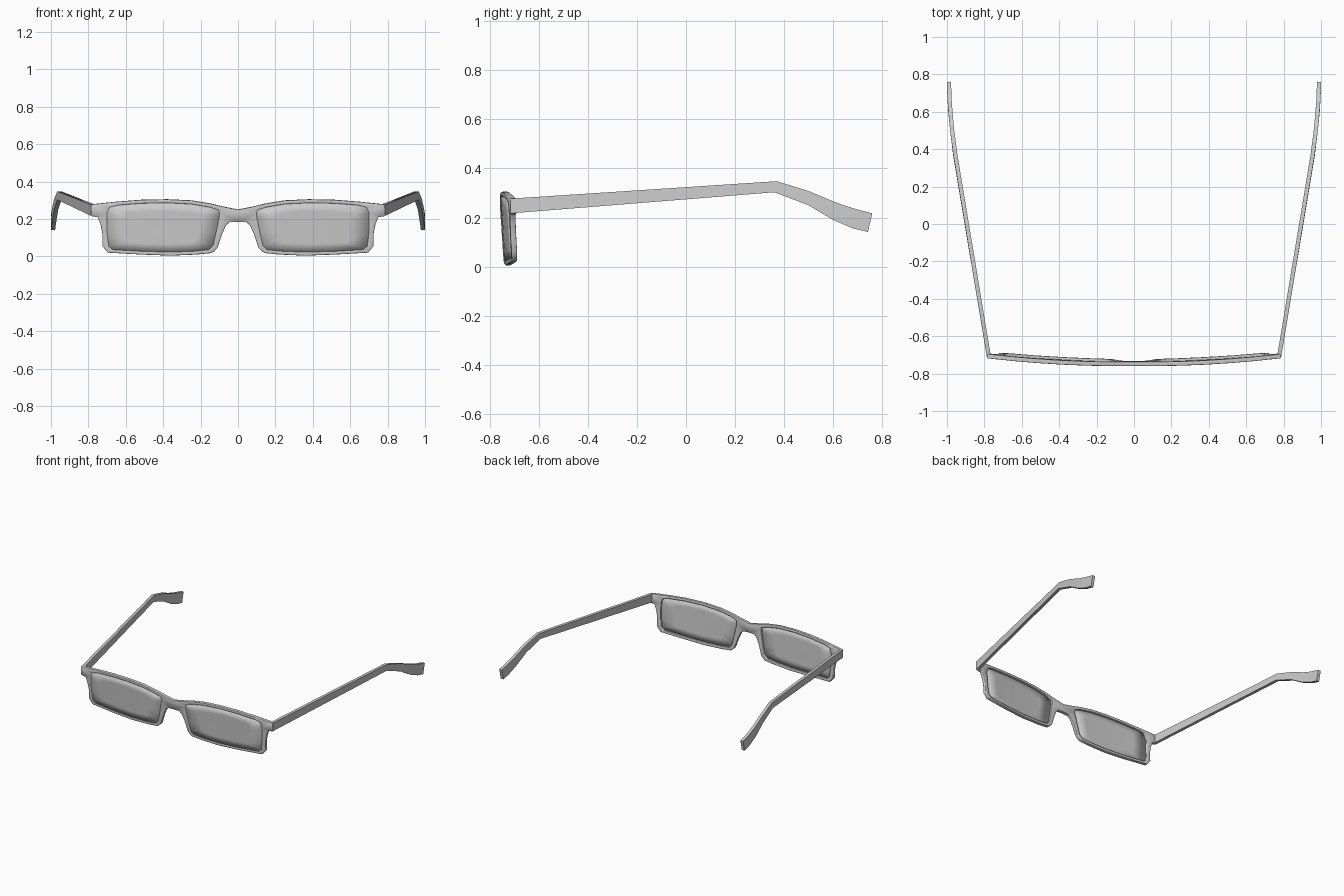
import bpy, bmesh
from mathutils import Vector

if "Cube" in bpy.data.objects:
    bpy.data.objects.remove(bpy.data.objects["Cube"])


def front_point(x, z, depth=0.0):
    """Put a front-view point on the wrapped, slightly tilted face."""
    return Vector((x, -0.762 + 0.042 * (x / 0.78) ** 2 + 0.06 * (0.3 - z) + depth, z))


def finish(name, bm, thickness=0.0, bevel=0.0):
    bmesh.ops.recalc_face_normals(bm, faces=bm.faces)
    # open sheets: make normals face the front
    if thickness and sum(f.normal.y * f.calc_area() for f in bm.faces) > 0:
        bmesh.ops.reverse_faces(bm, faces=bm.faces)
    mesh = bpy.data.meshes.new(name)
    bm.to_mesh(mesh)
    bm.free()
    ob = bpy.data.objects.new(name, mesh)
    bpy.context.collection.objects.link(ob)
    mirror = ob.modifiers.new("mirror", 'MIRROR')
    mirror.use_clip = True
    if thickness:
        solid = ob.modifiers.new("thickness", 'SOLIDIFY')
        solid.thickness = thickness
        solid.offset = -1
    if bevel:
        b = ob.modifiers.new("bevel", 'BEVEL')
        b.width = bevel
        b.segments = 2
        b.angle_limit = 0.9
    bpy.ops.object.select_all(action='DESELECT')
    ob.select_set(True)
    bpy.context.view_layer.objects.active = ob
    bpy.ops.object.shade_smooth_by_angle(angle=0.52)
    return ob


# Half of the front: outer outline and lens opening, point for point (x, z)
outer = [(0, .25), (.08, .266), (.15, .283), (.25, .299), (.38, .305), (.52, .302),
         (.64, .293), (.785, .278), (.785, .215), (.75, .21), (.735, .17), (.725, .12),
         (.725, .055), (.695, .02), (.52, .01), (.36, .004), (.22, .01), (.14, .018),
         (.11, .045), (.085, .12), (.065, .165), (.045, .183), (0, .185)]
inner = [(.1, .232), (.107, .248), (.15, .262), (.25, .279), (.38, .286), (.52, .283),
         (.64, .273), (.685, .263), (.698, .235), (.7, .21), (.7, .17), (.698, .12),
         (.69, .055), (.67, .037), (.52, .028), (.36, .024), (.24, .028), (.155, .037),
         (.135, .057), (.12, .12), (.11, .17), (.105, .195), (.1, .217)]
n = len(outer)

# Front frame
bm = bmesh.new()
o = [bm.verts.new(front_point(*p)) for p in outer]
i = [bm.verts.new(front_point(*p)) for p in inner]
for k in range(n):
    m = (k + 1) % n
    bm.faces.new((o[k], o[m], i[m], i[k]))
finish("front_frame", bm, thickness=0.023, bevel=0.004)

# Lenses: rings shrinking to the middle of the opening
bm = bmesh.new()
cx, cz = 0.4, 0.155
rings = [[bm.verts.new(front_point(cx + (x - cx) * t, cz + (z - cz) * t, 0.001))
          for x, z in inner] for t in (1.005, 0.67, 0.33)]
for a, b in zip(rings, rings[1:]):
    for k in range(n):
        m = (k + 1) % n
        bm.faces.new((a[k], a[m], b[m], b[k]))
centre = bm.verts.new(front_point(cx, cz, 0.001))
for k in range(n):
    bm.faces.new((rings[-1][k], rings[-1][(k + 1) % n], centre))
finish("lenses", bm, thickness=0.008)

# Temple arms: sections of (x, top y, top z, bottom y, bottom z)
sections = [(.775, -.715, .277, -.715, .217), (.955, .37, .348, .36, .303),
            (.972, .5, .308, .5, .25), (.982, .61, .262, .6, .19),
            (.987, .68, .238, .68, .156), (.989, .76, .217, .742, .141)]
bm = bmesh.new()
loops = []
for x, yt, zt, yb, zb in sections:
    loops.append([bm.verts.new(v) for v in ((x - .011, yt, zt), (x + .011, yt, zt),
                                            (x + .011, yb, zb), (x - .011, yb, zb))])
for a, b in zip(loops, loops[1:]):
    for k in range(4):
        m = (k + 1) % 4
        bm.faces.new((a[k], a[m], b[m], b[k]))
bm.faces.new(loops[0])
bm.faces.new(loops[-1])
finish("temple_arms", bm)
